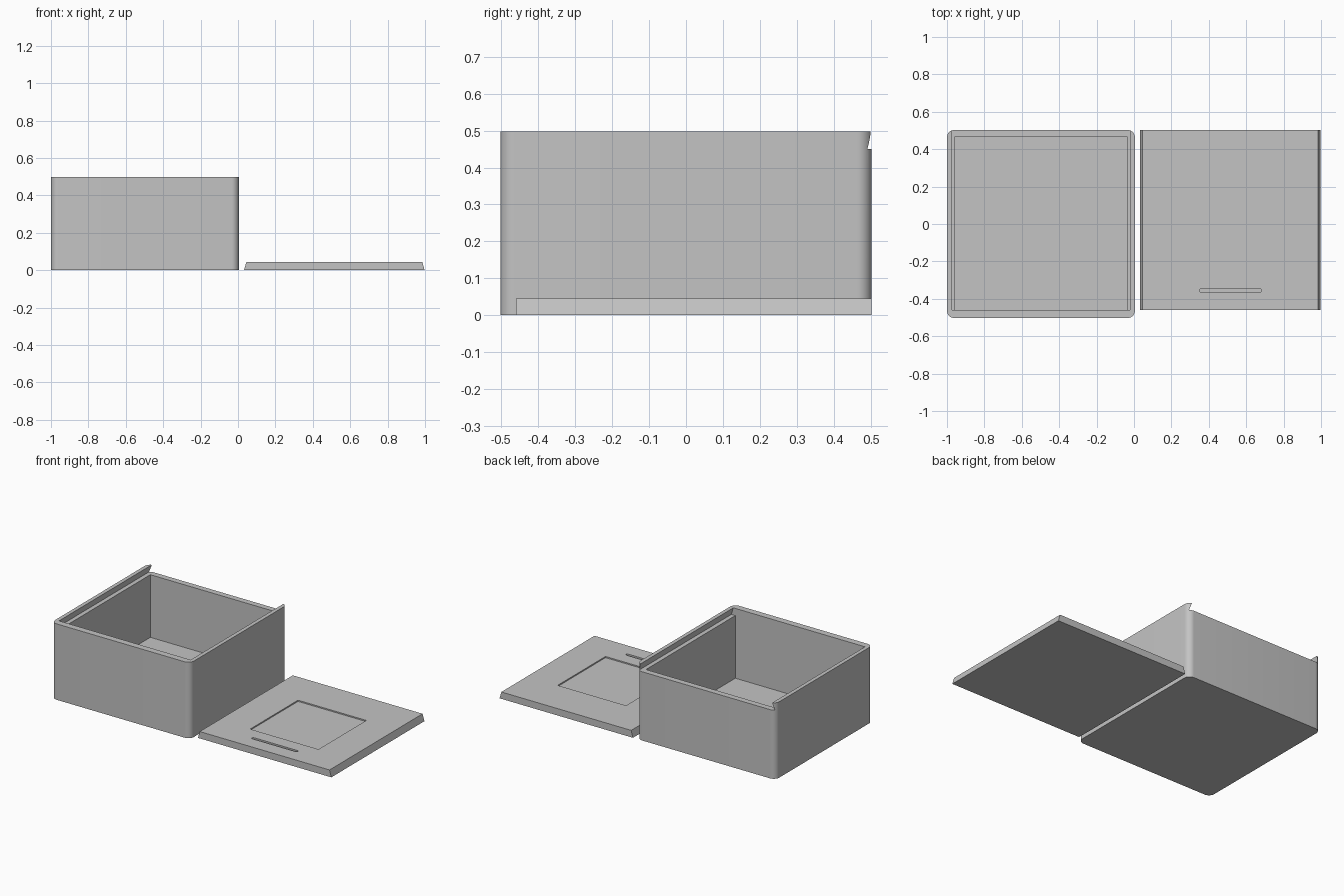
import bpy
import bmesh
from math import cos, sin, pi, radians
from mathutils import Vector

old = bpy.data.objects.get("Cube")
if old:
    bpy.data.objects.remove(old, do_unlink=True)

GREY = (0.55, 0.55, 0.55, 1.0)
mat = bpy.data.materials.new("plain_grey")
mat.use_nodes = True
mat.diffuse_color = GREY
mat.node_tree.nodes["Principled BSDF"].inputs["Base Color"].default_value = GREY


def prism(name, ring, offset):
    """Extrude a closed ring of points into a solid."""
    bm = bmesh.new()
    face = bm.faces.new([bm.verts.new(p) for p in ring])
    new = bmesh.ops.extrude_face_region(bm, geom=[face])["geom"]
    verts = [v for v in new if isinstance(v, bmesh.types.BMVert)]
    bmesh.ops.translate(bm, verts=verts, vec=Vector(offset))
    bmesh.ops.recalc_face_normals(bm, faces=bm.faces)
    mesh = bpy.data.meshes.new(name)
    bm.to_mesh(mesh)
    bm.free()
    mesh.materials.append(mat)
    obj = bpy.data.objects.new(name, mesh)
    bpy.context.collection.objects.link(obj)
    return obj


def rounded_block(name, x, y, z, radius, steps=10):
    """Upright block with rounded vertical corners."""
    ring = []
    corners = ((x[1], y[1], -1, -1), (x[0], y[1], 1, -1),
               (x[0], y[0], 1, 1), (x[1], y[0], -1, 1))
    for q, (cx, cy, sx, sy) in enumerate(corners):
        for i in range(steps + 1):
            a = (q + i / steps) * pi / 2
            ring.append((cx + sx * radius + radius * cos(a),
                         cy + sy * radius + radius * sin(a), z[0]))
    return prism(name, ring, (0, 0, z[1] - z[0]))


def block(name, x, y, z):
    ring = [(x[0], y[0], z[0]), (x[1], y[0], z[0]),
            (x[1], y[1], z[0]), (x[0], y[1], z[0])]
    return prism(name, ring, (0, 0, z[1] - z[0]))


def dovetail(name, cx, low, high, z, y):
    """Bar along y that narrows from half width low to high."""
    ring = [(cx - low, y[0], z[0]), (cx + low, y[0], z[0]),
            (cx + high, y[0], z[1]), (cx - high, y[0], z[1])]
    return prism(name, ring, (0, y[1] - y[0], 0))


def carve(obj, cutters):
    bpy.context.view_layer.objects.active = obj
    for cutter in cutters:
        cutter.hide_render = True
        mod = obj.modifiers.new("cut", "BOOLEAN")
        mod.operation = "DIFFERENCE"
        mod.solver = "EXACT"
        mod.object = cutter
        bpy.ops.object.modifier_apply(modifier=mod.name)
        bpy.data.objects.remove(cutter, do_unlink=True)


def smooth(obj):
    bpy.ops.object.select_all(action="DESELECT")
    obj.select_set(True)
    bpy.context.view_layer.objects.active = obj
    bpy.ops.object.shade_smooth_by_angle(angle=radians(30))


# Open box: rounded shell, cavity and lid channel open at the back
BOX_X = -0.4975
box = rounded_block("box_body", (-1.0, 0.005), (-0.503, 0.503), (0, 0.497), 0.04)
cavity = block("cavity_cutter", (-0.96, -0.035), (-0.46, 0.464), (0.04, 0.47))
channel = dovetail("channel_cutter", BOX_X, 0.491, 0.473, (0.45, 0.51), (-0.46, 0.6))
carve(box, [cavity, channel])
smooth(box)

# Sliding lid: dovetail plate with a shallow square recess and a finger slot
lid = dovetail("sliding_lid", 0.515, 0.483, 0.470, (0, 0.045), (-0.46, 0.503))
recess = block("recess_cutter", (0.27, 0.765), (-0.26, 0.235), (0.037, 0.06))
slot = rounded_block("slot_cutter", (0.35, 0.682), (-0.364, -0.346), (0.025, 0.06), 0.0085, 4)
carve(lid, [recess, slot])
smooth(lid)
